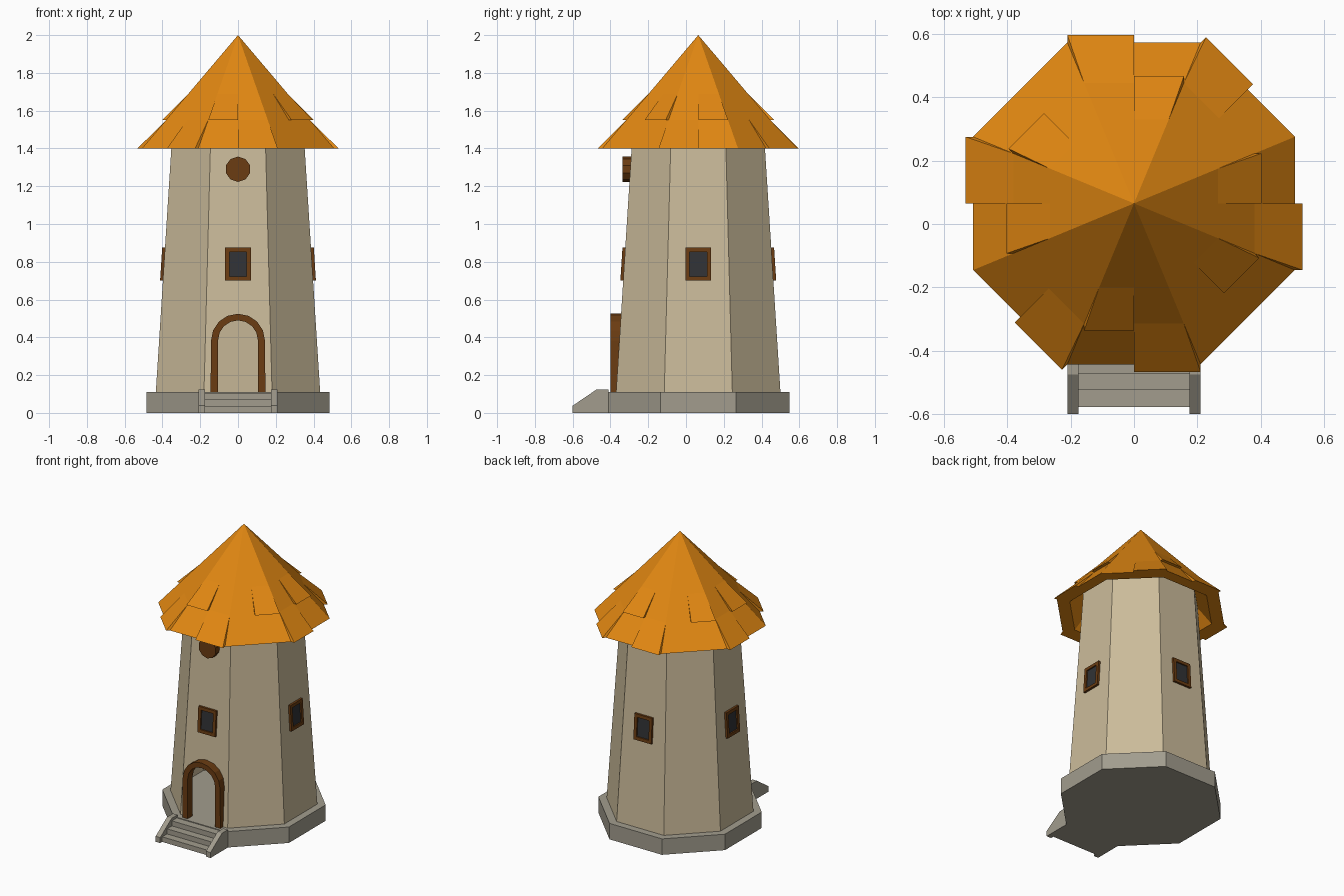
import bpy, bmesh, math
from mathutils import Vector, Matrix

if "Cube" in bpy.data.objects:
    bpy.data.objects.remove(bpy.data.objects["Cube"])

CY = 0.065                      # tower axis position in y
T = math.tan(math.pi / 8)       # octagon half side per apothem


def mat(name, *rgb):
    m = bpy.data.materials.new(name)
    m.diffuse_color = (*rgb, 1)
    m.use_nodes = True
    m.node_tree.nodes["Principled BSDF"].inputs["Base Color"].default_value = m.diffuse_color
    return m


PLASTER = mat("beige plaster", 0.60, 0.50, 0.325)
ROOF = mat("orange roof", 0.76, 0.245, 0.006)
STONE = mat("grey stone", 0.36, 0.335, 0.27)
WOOD = mat("brown wood", 0.145, 0.045, 0.006)
GLASS = mat("dark glass", 0.03, 0.032, 0.036)


def make(name, verts, faces, material, fix=True):
    me = bpy.data.meshes.new(name)
    me.from_pydata([tuple(v) for v in verts], [], faces)
    if fix:
        bm = bmesh.new()
        bm.from_mesh(me)
        bmesh.ops.recalc_face_normals(bm, faces=bm.faces)
        bm.to_mesh(me)
        bm.free()
    me.materials.append(material)
    ob = bpy.data.objects.new(name, me)
    bpy.context.collection.objects.link(ob)
    return ob


def octagon(r, z):
    """Corners of an octagon with apothem r, sides facing the axes."""
    R = r / math.cos(math.pi / 8)
    return [(R * math.cos(math.radians(45 * i - 22.5)),
             CY + R * math.sin(math.radians(45 * i - 22.5)), z) for i in range(8)]


def prism(name, a, b, material):
    """Closed solid between two matching loops."""
    n = len(a)
    faces = [(i, (i + 1) % n, n + (i + 1) % n, n + i) for i in range(n)]
    faces += [tuple(range(n))[::-1], tuple(range(n, 2 * n))]
    return make(name, list(a) + list(b), faces, material)


def arch(r, zc, n=8):
    """Half circle points in (x, z), from left to right."""
    return [(-r * math.cos(math.pi * i / n), zc + r * math.sin(math.pi * i / n))
            for i in range(n + 1)]


def wall(z):
    """Apothem of the tower wall at height z."""
    return 0.435 - 0.0636 * (z - 0.11)


# Base
prism("base", octagon(0.484, 0), octagon(0.484, 0.11), STONE)

# Hollow tower wall with a doorway in the front side
Z0, Z1 = 0.11, 1.49
verts = octagon(wall(Z0), Z0) + octagon(wall(Z1), Z1)
faces = [(i, (i + 1) % 8, 8 + (i + 1) % 8, 8 + i) for i in range(8) if i != 6]
door = [(-0.12, Z0)] + arch(0.12, 0.385) + [(0.12, Z0)]
d0 = len(verts)
verts += [(x, CY - wall(z), z) for x, z in door]
faces.append((6, *range(d0, d0 + len(door)), 7, 15, 14))
make("tower_wall", verts, faces, PLASTER, fix=False)

# Door frame
outline = ([(-0.145, Z0)] + arch(0.143, 0.382) + [(0.145, Z0)]
           + ([(-0.105, Z0)] + arch(0.105, 0.385) + [(0.105, Z0)])[::-1])
prism("door_frame", [(x, -0.40, z) for x, z in outline],
      [(x, -0.345, z) for x, z in outline], WOOD)

# Round ornament above the front window
disc = [(0.067 * math.cos(math.radians(36 * i + 18)),
         1.29 + 0.067 * math.sin(math.radians(36 * i + 18))) for i in range(10)]
prism("round_ornament", [(x, -0.337, z) for x, z in disc],
      [(x, -0.29, z) for x, z in disc], WOOD)


# Four windows that lean with the wall
def on_wall(angle, u, z, out):
    p = Vector((wall(z) + out, u, z))
    return Matrix.Rotation(angle, 3, 'Z') @ p + Vector((0, CY, 0))


def rect(angle, w, lo, hi, out):
    return [on_wall(angle, u, z, out) for u, z in ((-w, lo), (w, lo), (w, hi), (-w, hi))]


for k, side in enumerate(("right", "back", "left", "front")):
    a = k * math.pi / 2
    loops = [rect(a, 0.068, 0.70, 0.875, -0.002), rect(a, 0.068, 0.70, 0.875, 0.015),
             rect(a, 0.046, 0.722, 0.853, 0.015), rect(a, 0.046, 0.722, 0.853, -0.002)]
    faces = [(4 * j + i, 4 * j + (i + 1) % 4, 4 * (j + 1) % 16 + (i + 1) % 4, 4 * (j + 1) % 16 + i)
             for j in range(4) for i in range(4)]
    make(side + "_window_frame", sum(loops, []), faces, WOOD)
    prism(side + "_window_glass", rect(a, 0.047, 0.721, 0.854, 0.001),
          rect(a, 0.047, 0.721, 0.854, 0.006), GLASS)

# Steps and their side walls
for i in range(3):
    y, z = -0.578 + 0.053 * i, 0.035 * (i + 1)
    box = [(-0.18, y), (0.18, y), (0.18, -0.40), (-0.18, -0.40)]
    prism("step_%d" % (i + 1), [(p, q, z - 0.035) for p, q in box],
          [(p, q, z) for p, q in box], STONE)
rail = [(-0.60, 0), (-0.60, 0.038), (-0.475, 0.123), (-0.41, 0.123), (-0.41, 0)]
for side, x in (("left", -0.21), ("right", 0.175)):
    prism(side + "_step_wall", [(x, y, z) for y, z in rail],
          [(x + 0.035, y, z) for y, z in rail], STONE)

# Roof shell: outer cone, flat eave ring and inner cone
EAVE, SLOPE = 0.508, 0.6 / 0.508
verts = octagon(EAVE, 1.4) + octagon(0.43, 1.4) + [(0, CY, 2.0), (0, CY, 1.4 + 0.43 * SLOPE)]
faces = []
for i in range(8):
    j = (i + 1) % 8
    faces += [(i, j, 16), (i, 8 + i, 8 + j, j), (8 + j, 8 + i, 17)]
make("roof", verts, faces, ROOF)


# Raised shingles: wedges that cover half of a roof side
def shingle(name, angle, side, top, bottom, lift):
    rot = Matrix.Rotation(angle, 3, 'Z')
    vs = []
    for r, out in ((top, 0), (bottom, 0), (bottom, lift)):
        for s in (0, side):
            vs.append(rot @ Vector((r + out, s * r * T, 2 - r * SLOPE)) + Vector((0, CY, 0)))
    make(name, vs, [(0, 1, 5, 4), (2, 3, 5, 4), (0, 1, 3, 2), (0, 2, 4), (1, 3, 5)], ROOF)


# angle -> half covered by the eave shingle and by the upper shingle
layout = {-90: (1, -1), 0: (-1, 1), 90: (1, -1), 180: (-1, 1),
          45: (1, 0), 225: (1, 0), -45: (0, 1), 135: (0, 1)}
for deg, (low, high) in layout.items():
    if low:
        shingle("eave_shingle", math.radians(deg), low, 0.38, EAVE, 0.024)
    if high:
        shingle("upper_shingle", math.radians(deg), high, 0.265, 0.381, 0.021)
